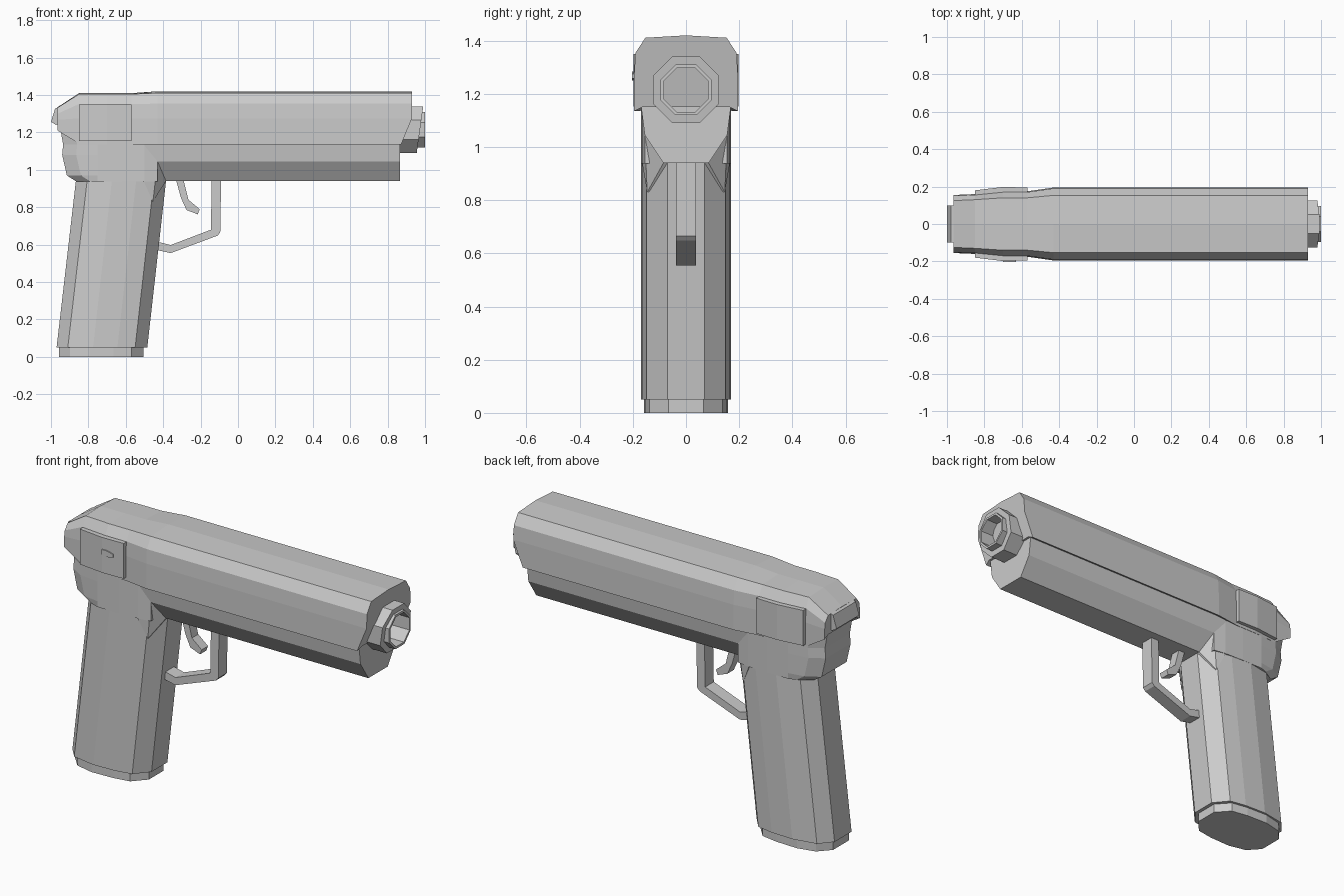
import bpy, bmesh, math

if "Cube" in bpy.data.objects:
    bpy.data.objects.remove(bpy.data.objects["Cube"])


def loft(name, rings, caps=True):
    """Skin a list of equal-length closed rings into one flat-faced solid."""
    bm = bmesh.new()
    vs = [[bm.verts.new(p) for p in r] for r in rings]
    n = len(rings[0])
    for a, b in zip(vs, vs[1:]):
        for i in range(n):
            j = (i + 1) % n
            bm.faces.new((a[i], a[j], b[j], b[i]))
    if caps:
        bm.faces.new(vs[0])
        bm.faces.new(vs[-1])
    return finish(name, bm)


def finish(name, bm):
    bmesh.ops.recalc_face_normals(bm, faces=bm.faces)
    me = bpy.data.meshes.new(name)
    bm.to_mesh(me)
    bm.free()
    ob = bpy.data.objects.new(name, me)
    bpy.context.collection.objects.link(ob)
    return ob


def plate(name, pts, y0, y1):
    """Side profile in x, z extruded between two y values."""
    return loft(name, [[(x, y, z) for x, z in pts] for y in (y0, y1)])


def mirrored(half):
    """Close a half ring of (x, y, z) points across y = 0."""
    return half + [(x, -y, z) for x, y, z in reversed(half) if abs(y) > 1e-6]


# Slide: sections along x, with the lower front cut back at a slant
def slide_ring(x, top, ws, zs, w, zt, zb, cut=0.0):
    zm = zb + (zt - zb) * 0.64
    return mirrored([(x, 0, top), (x, ws, zs), (x, w - .005, zt), (x, w, zm),
                     (x - cut, w, zb), (x - cut * .9, w - .03, zb + .015),
                     (x - cut * .9, 0, zb + .015)])


loft("slide", [
    slide_ring(-.965, 1.335, .125, 1.332, .155, 1.30, 1.21),
    slide_ring(-.85, 1.41, .13, 1.405, .16, 1.352, 1.14),
    slide_ring(-.70, 1.41, .14, 1.405, .175, 1.352, 1.135),
    slide_ring(-.57, 1.41, .14, 1.405, .175, 1.352, 1.135),
    slide_ring(-.43, 1.42, .153, 1.411, .195, 1.354, 1.135),
    slide_ring(.93, 1.42, .153, 1.411, .195, 1.354, 1.135, .058)])

# Raised panels on both sides at the rear of the slide
for s, side in ((-1, "front"), (1, "back")):
    loft("rear_panel_" + side, [
        [(x, s * .1, 1.35), (x, s * w, 1.35), (x, s * w, 1.153), (x, s * .1, 1.153)]
        for x, w in ((-.85, .18), (-.70, .198), (-.57, .195))])

# Small catch on the front side only
plate("catch", [(-.70, 1.285), (-.67, 1.285), (-.63, 1.275), (-.63, 1.258),
                (-.67, 1.25), (-.70, 1.258)], -.203, -.17)

# Hammer block behind the slide
plate("hammer", [(-1.0, 1.257), (-.978, 1.327), (-.95, 1.34), (-.94, 1.25), (-.973, 1.24)],
      -.1, .1)

# Frame under the slide with chamfered lower edges
loft("frame", [mirrored([(x, .17, 1.16), (x, .155, 1.045), (x, .085, .94)])
               for x in (-.5, .865)])


# Grip-shaped rings: flat front and rear, chamfered corners, bulged sides
def grip_ring(z, xr, xf, k=1.0):
    return mirrored([(xf, .07 * k, z), (xf - .065, .148 * k, z), (xf - .16, .165 * k, z),
                     (xf - .29, .17 * k, z), (xr + .06, .145 * k, z), (xr, .075 * k, z)])


loft("grip", [grip_ring(.05, -.97, -.485), grip_ring(1.0, -.86, -.378)])
loft("grip_base", [grip_ring(0, -.957, -.505, .93), grip_ring(.06, -.957, -.505, .93)])

# Rear of the frame with the tang over the grip
loft("frame_rear", [
    mirrored([(-.43, .155, z), (-.5, .166, z), (-.62, .17, z), (-.75, .17, z),
              (xr + .075, .155, z), (xr, .11, z)])
    for z, xr in ((.938, -.865), (.97, -.915), (1.08, -.94), (1.135, -.935), (1.22, -.95))])

# Faceted blend where the frame chamfer meets the grip
bm = bmesh.new()
for x, y, z in ((-.43, .155, 1.045), (-.505, .165, .94), (-.455, .146, .83), (-.385, .085, .94)):
    for s in (-1, 1):
        bm.verts.new((x, y * s, z))
bmesh.ops.convex_hull(bm, input=bm.verts)
finish("grip_blend", bm)

# Trigger guard and trigger
plate("trigger_guard", [(-.09, .96), (-.095, .665), (-.11, .648), (-.36, .555), (-.45, .575),
                        (-.45, .62), (-.36, .598), (-.145, .68), (-.14, .96)], -.038, .038)
plate("trigger", [(-.335, .96), (-.295, .96), (-.265, .84), (-.205, .79), (-.215, .762),
                  (-.275, .785), (-.305, .85)], -.028, .028)


# Octagonal barrel with a slanted collar and an open bore
def octagon(r, x, slant=0.0):
    r /= math.cos(math.pi / 8)
    pts = []
    for i in range(8):
        a = math.pi / 8 + i * math.pi / 4
        pts.append((x + slant * r * math.sin(a), r * math.cos(a), 1.215 + r * math.sin(a)))
    return pts


loft("barrel", [octagon(.125, .86), octagon(.125, .973, .14), octagon(.095, .973, .14),
                octagon(.095, 1.0), octagon(.083, 1.0), octagon(.083, .86)], caps=False)
